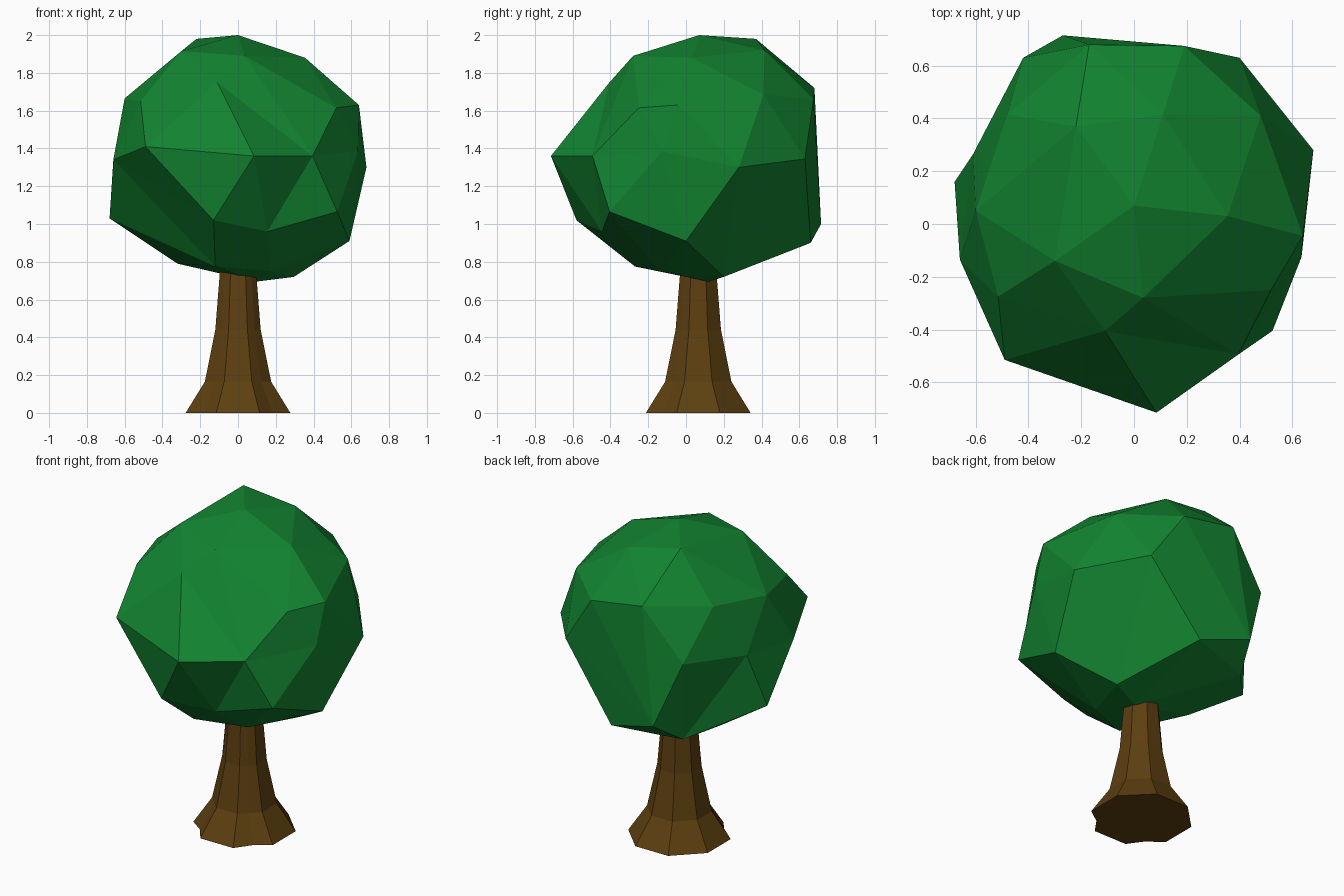
import bpy, bmesh, math
from mathutils import Vector


def make_object(name, bm, color):
    bmesh.ops.recalc_face_normals(bm, faces=bm.faces)
    me = bpy.data.meshes.new(name)
    bm.to_mesh(me)
    bm.free()
    ob = bpy.data.objects.new(name, me)
    bpy.context.collection.objects.link(ob)
    mat = bpy.data.materials.new(name + "_color")
    mat.diffuse_color = color
    me.materials.append(mat)
    return ob


# Trunk: eight-sided flared loft, with two root notches at the front corners
angles = [22.5, 67.5, 112.5, 157.5, 202.5, 225, 247.5, 292.5, 315, 337.5]
rings = [(0.0, 0.30, 0.86), (0.165, 0.19, 0.93), (0.44, 0.13, 0.96), (0.72, 0.106, 0.96), (0.82, 0.10, 0.96)]
bm = bmesh.new()
loops = []
for z, r, notch in rings:
    loop = []
    for a in angles:
        k = r * (notch if a in (225, 315) else 1)
        t = math.radians(a)
        loop.append(bm.verts.new((k * math.cos(t), 0.065 + k * math.sin(t), z)))
    loops.append(loop)
n = len(angles)
for lo, hi in zip(loops, loops[1:]):
    for i in range(n):
        bm.faces.new((lo[i], lo[(i + 1) % n], hi[(i + 1) % n], hi[i]))
bm.faces.new(loops[0][::-1])
bm.faces.new(loops[-1])
make_object("trunk", bm, (0.11, 0.05, 0.005, 1))

# Foliage: irregular faceted ball through its corner points
corners = [
    # crown
    (0, .07, 2), (-.22, .37, 1.98), (.355, .03, 1.88), (.035, -.28, 1.89),
    (-.30, -.14, 1.915), (.11, .415, 1.92),
    # upper ring
    (.48, .41, 1.685), (.64, -.045, 1.63), (.52, -.25, 1.615), (-.11, -.405, 1.75),
    (-.515, -.275, 1.65), (-.60, .05, 1.665), (-.48, .415, 1.70),
    (-.17, .68, 1.72), (.19, .675, 1.66),
    # middle ring
    (.68, .28, 1.30), (.635, -.125, 1.385), (.395, -.495, 1.36), (.085, -.715, 1.36),
    (-.49, -.515, 1.41), (-.66, -.135, 1.34), (-.61, .265, 1.37),
    (-.42, .63, 1.40), (.40, .63, 1.345),
    # lower ring
    (.525, -.405, 1.065), (.155, -.445, .96), (-.13, -.58, 1.02), (-.68, .16, 1.03),
    (-.27, .715, 1.0), (.06, .66, .90), (.59, 0, .91), (-.35, .53, .87),
    # underside
    (.295, .20, .72), (.095, .12, .695), (-.12, -.27, .775), (-.32, .10, .79), (.17, -.14, .75),
]
# Join the corners by their directions, then move each to its true place
center = Vector((0, 0.03, 1.33))
bm = bmesh.new()
place = {}
for c in corners:
    v = bm.verts.new((Vector(c) - center).normalized())
    place[v] = Vector(c)
bmesh.ops.convex_hull(bm, input=bm.verts)
for v, co in place.items():
    v.co = co
make_object("foliage", bm, (0.006, 0.23, 0.03, 1))
